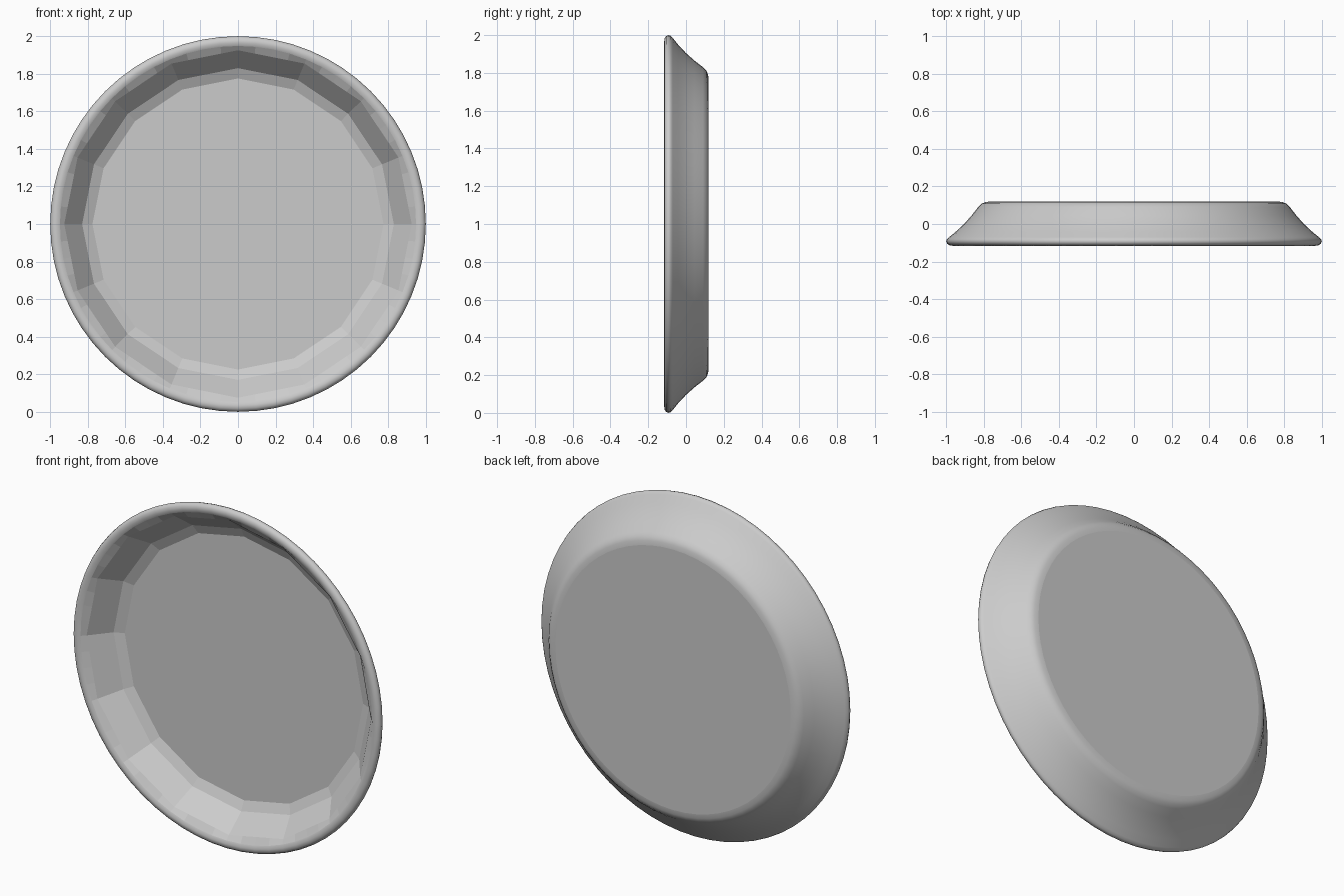
import bpy, bmesh
from math import sin, cos, pi

if "Cube" in bpy.data.objects:
    bpy.data.objects.remove(bpy.data.objects["Cube"])

SEG = 64      # smooth outside
SIDES = 16    # faceted inside

# (radius, y) from the back face, over the rim, to the lip
outer = [(0.765, 0.12), (0.79, 0.117), (0.812, 0.108), (0.83, 0.09),
         (0.865, 0.045), (0.905, 0.0), (0.95, -0.042), (0.985, -0.07),
         (0.996, -0.08), (1.0, -0.092), (0.995, -0.105), (0.983, -0.113),
         (0.965, -0.116), (0.948, -0.108)]
# faceted well: lip, wall foot, floor edge
inner = [(0.925, -0.085), (0.83, 0.03), (0.775, 0.055)]


def polygon_factor(a):
    """Distance to the chord of a regular polygon with corners on r = 1."""
    step = 2 * pi / SIDES
    return cos(step / 2) / cos(a % step - step / 2)


def ring(bm, r, y, faceted):
    verts = []
    for i in range(SEG):
        a = 2 * pi * i / SEG
        k = r * (polygon_factor(a) if faceted else 1)
        verts.append(bm.verts.new((k * cos(a), y, 1 + k * sin(a))))
    return verts


bm = bmesh.new()
rings = [ring(bm, r, y, False) for r, y in outer] + [ring(bm, r, y, True) for r, y in inner]

# sides of the dish: smooth outside, flat facets inside
for n, (p, q) in enumerate(zip(rings, rings[1:])):
    for i in range(SEG):
        j = (i + 1) % SEG
        f = bm.faces.new((p[i], p[j], q[j], q[i]))
        f.smooth = n < len(outer) - 1

# back face and floor of the well
bm.faces.new(rings[0])
bm.faces.new(rings[-1])
bmesh.ops.recalc_face_normals(bm, faces=bm.faces)

mesh = bpy.data.meshes.new("round_dish")
bm.to_mesh(mesh)
bm.free()
dish = bpy.data.objects.new("round_dish", mesh)
bpy.context.collection.objects.link(dish)
